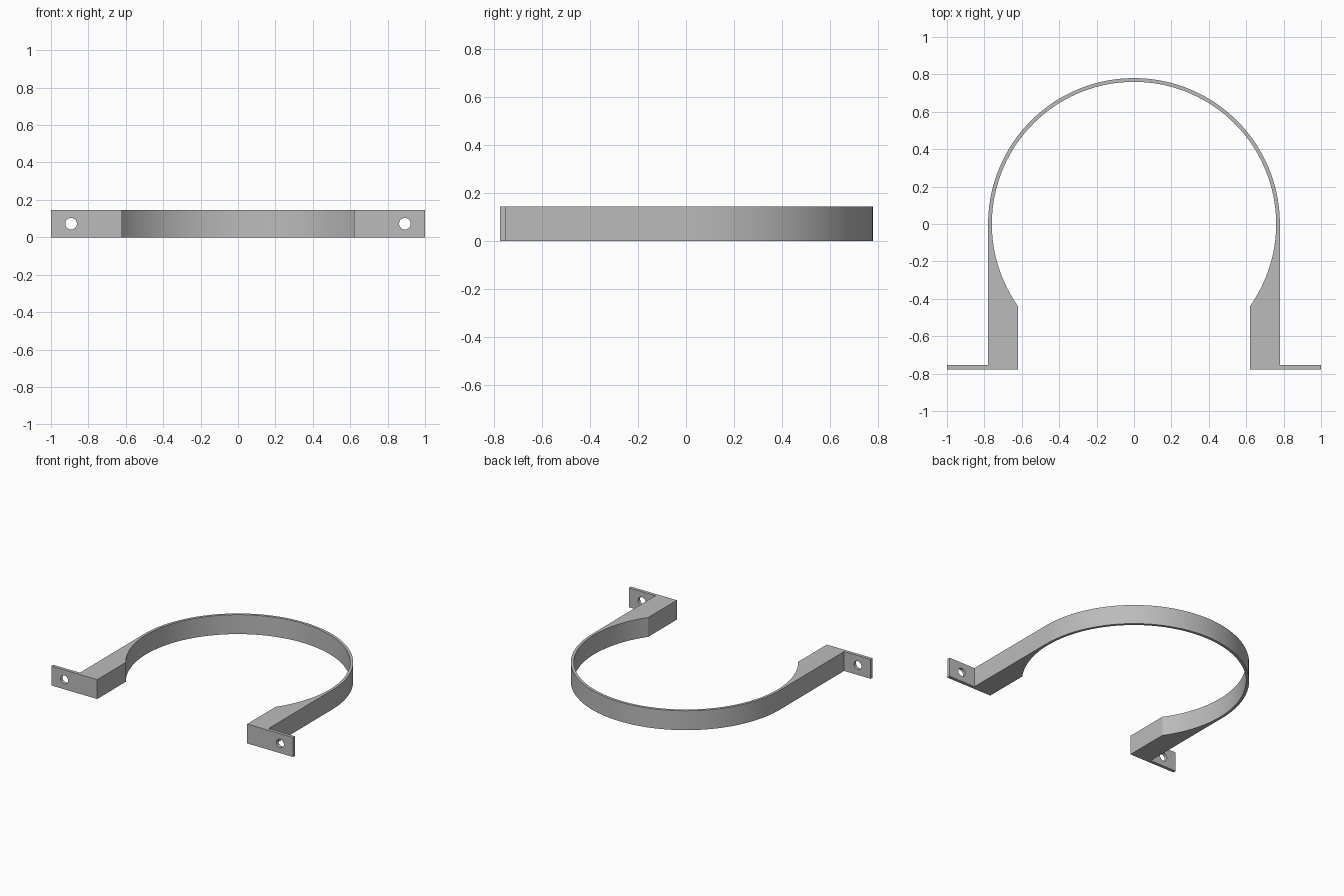
import bpy, bmesh
from math import sin, cos, pi, asin, radians

cube = bpy.data.objects.get("Cube")
if cube:
    bpy.data.objects.remove(cube, do_unlink=True)

HEIGHT = 0.145
R_OUT, R_IN = 0.78, 0.76
FOOT_X = 0.62            # inner face of the feet
FRONT, TAB_BACK = -0.777, -0.753
SEGMENTS = 96

steel = bpy.data.materials.new("grey_steel")
steel.use_nodes = True
grey = (0.5, 0.5, 0.5, 1)
steel.diffuse_color = grey
steel.node_tree.nodes["Principled BSDF"].inputs["Base Color"].default_value = grey


def arc(radius, start, end):
    return [(radius * cos(start + (end - start) * i / SEGMENTS),
             radius * sin(start + (end - start) * i / SEGMENTS))
            for i in range(SEGMENTS + 1)]


# Clamp outline: outer half circle, left tab, inner arc between the feet, right tab
dip = asin((R_IN ** 2 - FOOT_X ** 2) ** 0.5 / R_IN)
left_foot = [(-R_OUT, TAB_BACK), (-1, TAB_BACK), (-1, FRONT), (-FOOT_X, FRONT)]
right_foot = [(-x, y) for x, y in reversed(left_foot)]
outline = arc(R_OUT, 0, pi) + left_foot + arc(R_IN, pi + dip, -dip) + right_foot

bm = bmesh.new()
base = bm.faces.new([bm.verts.new((x, y, 0)) for x, y in outline])
top = bmesh.ops.extrude_face_region(bm, geom=[base])["geom"]
bmesh.ops.translate(bm, vec=(0, 0, HEIGHT),
                    verts=[v for v in top if isinstance(v, bmesh.types.BMVert)])
bmesh.ops.recalc_face_normals(bm, faces=bm.faces)
mesh = bpy.data.meshes.new("clamp_band")
bm.to_mesh(mesh)
bm.free()
mesh.materials.append(steel)
band = bpy.data.objects.new("clamp_band", mesh)
bpy.context.collection.objects.link(band)

# Screw holes through both tabs
for side in (-1, 1):
    bpy.ops.mesh.primitive_cylinder_add(vertices=32, radius=0.031, depth=0.1,
                                        location=(side * 0.892, -0.765, HEIGHT / 2),
                                        rotation=(pi / 2, 0, 0))
    cutter = bpy.context.object
    cutter.name = "hole_cutter"
    cutter.hide_render = True
    cutter.data.materials.append(steel)
    cut = band.modifiers.new("screw_hole", "BOOLEAN")
    cut.operation, cut.solver, cut.object = "DIFFERENCE", "EXACT", cutter
    bpy.ops.object.select_all(action="DESELECT")
    band.select_set(True)
    bpy.context.view_layer.objects.active = band
    bpy.ops.object.modifier_apply(modifier=cut.name)
    bpy.data.objects.remove(cutter, do_unlink=True)

bpy.ops.object.shade_smooth_by_angle(angle=radians(25))
